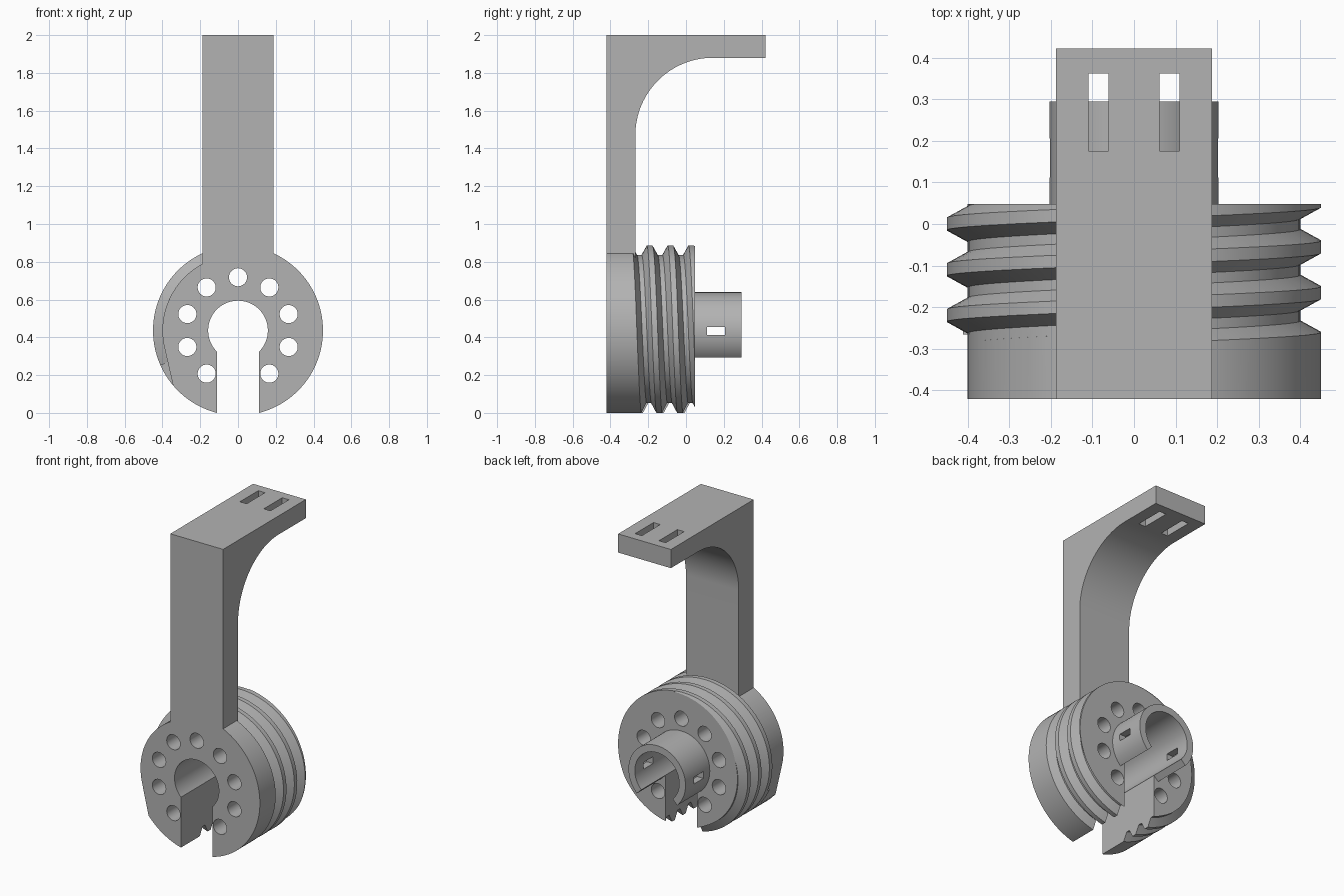
import bpy, bmesh
from math import sin, cos, radians

if "Cube" in bpy.data.objects:
    bpy.data.objects.remove(bpy.data.objects["Cube"], do_unlink=True)

CZ = 0.436                      # height of the collar axis
ROOT, CREST, PITCH = 0.40, 0.45, 0.11
FRONT, BACK = -0.42, 0.048

grey = bpy.data.materials.new("plain grey")
grey.use_nodes = True
grey.diffuse_color = (0.45, 0.45, 0.45, 1)
grey.node_tree.nodes["Principled BSDF"].inputs["Base Color"].default_value = (0.45, 0.45, 0.45, 1)


def polar(r, deg, x=0, z=CZ):
    return (x + r * cos(radians(deg)), z + r * sin(radians(deg)))


def arc(r, a, b, n, x=0, z=CZ):
    return [polar(r, a + (b - a) * i / n, x, z) for i in range(n + 1)]


def circle(r, n, x=0, z=CZ):
    return arc(r, 0, 360, n, x, z)[:-1]


def rect(u0, u1, v0, v1):
    return [(u0, v0), (u1, v0), (u1, v1), (u0, v1)]


def loft(name, stacks):
    """Skin each stack of equal-length rings and cap its ends."""
    bm = bmesh.new()
    for rings in stacks:
        rows = [[bm.verts.new(p) for p in ring] for ring in rings]
        n = len(rows[0])
        for a, b in zip(rows, rows[1:]):
            for i in range(n):
                j = (i + 1) % n
                bm.faces.new((a[i], a[j], b[j], b[i]))
        bm.faces.new(rows[0][::-1])
        bm.faces.new(rows[-1])
    bmesh.ops.recalc_face_normals(bm, faces=bm.faces)
    mesh = bpy.data.meshes.new(name)
    bm.to_mesh(mesh)
    bm.free()
    mesh.materials.append(grey)
    ob = bpy.data.objects.new(name, mesh)
    bpy.context.scene.collection.objects.link(ob)
    return ob


def prism(name, profiles, axis, lo, hi):
    """Extrude one or more profiles along x, y or z."""
    place = {"X": lambda p, t: (t, p[0], p[1]),
             "Y": lambda p, t: (p[0], t, p[1]),
             "Z": lambda p, t: (p[0], p[1], t)}[axis]
    return loft(name, [[[place(p, t) for p in prof] for t in (lo, hi)] for prof in profiles])


def combine(target, tool, operation):
    tool.hide_render = True
    mod = target.modifiers.new(tool.name, "BOOLEAN")
    mod.operation, mod.object, mod.solver = operation, tool, "EXACT"
    bpy.context.view_layer.objects.active = target
    bpy.ops.object.modifier_apply(modifier=mod.name)
    bpy.data.objects.remove(tool, do_unlink=True)


# Round collar
body = prism("threaded_collar_bracket", [circle(CREST, 120)], "Y", FRONT, BACK)

# Helical thread groove
rings = []
deg = 204
while deg > -1000:
    y = -0.22 - PITCH * deg / 360
    ring = []
    for r, dy in ((ROOT, -0.0125), (ROOT, 0.0125), (0.46, 0.0455), (0.46, -0.0455)):
        x, z = polar(r, deg)
        ring.append((x, y + dy, z))
    rings.append(ring)
    deg -= 4
combine(body, loft("thread_groove", [rings]), "DIFFERENCE")

# Relief where the thread runs out to the front
run_out = arc(ROOT, 92, 193, 34)
tx, tz = -sin(radians(193)), cos(radians(193))
run_out.append((run_out[-1][0] + 0.3 * tx, run_out[-1][1] + 0.3 * tz))
run_out += arc(0.52, 212, 92, 30)
combine(body, prism("run_out_relief", [run_out], "Y", -0.5, -0.265), "DIFFERENCE")

# Rear spigot, open at the bottom
sector = [(0, CZ)] + arc(0.203, -45, 225, 72)
combine(body, prism("rear_spigot", [sector], "Y", 0, 0.295), "UNION")

# Hooked arm with a large inside fillet
hook = [(FRONT, 0.775), (-0.268, 0.775)]
hook += arc(0.41, 180, 90, 32, 0.142, 1.47)
hook += [(0.422, 1.88), (0.422, 2), (FRONT, 2)]
combine(body, prism("hooked_arm", [hook], "X", -0.188, 0.188), "UNION")

# Bore, cable slot and ring of holes
combine(body, prism("bore", [circle(0.158, 72)], "Y", -0.5, 0.4), "DIFFERENCE")
combine(body, prism("bottom_slot", [rect(-0.112, 0.112, -0.1, CZ)], "Y", -0.5, 0.05), "DIFFERENCE")
holes = [circle(0.048, 32, *polar(0.282, 90 + 36 * k)) for k in range(10) if k != 5]
combine(body, prism("ring_holes", holes, "Y", -0.5, 0.2), "DIFFERENCE")

# Spigot windows and strap slots
combine(body, prism("spigot_windows", [rect(0.112, 0.206, 0.412, 0.456)], "X", -0.4, 0.4), "DIFFERENCE")
straps = [rect(s * 0.085 - 0.024, s * 0.085 + 0.024, 0.175, 0.362) for s in (-1, 1)]
combine(body, prism("strap_slots", straps, "Z", 1.8, 2.1), "DIFFERENCE")

bpy.ops.object.select_all(action="DESELECT")
body.select_set(True)
bpy.context.view_layer.objects.active = body
bpy.ops.object.shade_smooth_by_angle(angle=radians(25))
